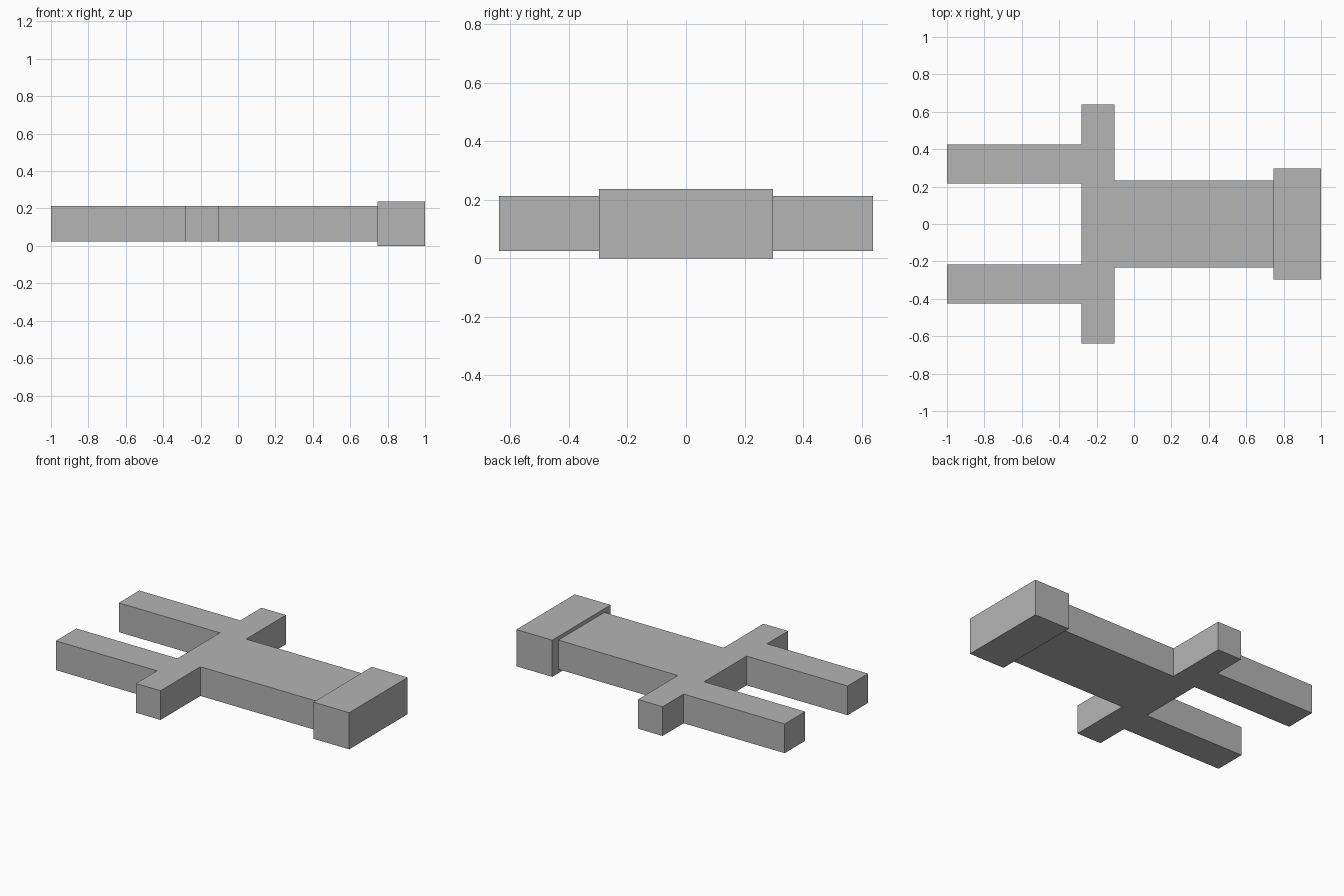
import bpy
import bmesh

cube = bpy.data.objects.get("Cube")
if cube:
    bpy.data.objects.remove(cube, do_unlink=True)

GREY = (0.46, 0.46, 0.46, 1)
grey = bpy.data.materials.new("plain grey")
grey.use_nodes = True
grey.diffuse_color = GREY
grey.node_tree.nodes["Principled BSDF"].inputs["Base Color"].default_value = GREY


def extruded(name, outline, bottom, top):
    """Extrude a flat x-y outline upward into a solid part."""
    bm = bmesh.new()
    face = bm.faces.new([bm.verts.new((x, y, bottom)) for x, y in outline])
    up = bmesh.ops.extrude_face_region(bm, geom=[face])["geom"]
    verts = [v for v in up if isinstance(v, bmesh.types.BMVert)]
    bmesh.ops.translate(bm, verts=verts, vec=(0, 0, top - bottom))
    bmesh.ops.recalc_face_normals(bm, faces=bm.faces)
    mesh = bpy.data.meshes.new(name)
    bm.to_mesh(mesh)
    bm.free()
    mesh.materials.append(grey)
    obj = bpy.data.objects.new(name, mesh)
    bpy.context.collection.objects.link(obj)
    return obj


def mirrored(half):
    """Close a half outline by reflecting it across the x axis."""
    return half + [(x, -y) for x, y in reversed(half)]


# Main body, crossbar and two prongs as one solid
bar_back, bar_front, neck = -0.28, -0.105, 0.745
half_body = [
    (neck, 0.233), (bar_front, 0.233),
    (bar_front, 0.638), (bar_back, 0.638),
    (bar_back, 0.424), (-1, 0.424),
    (-1, 0.216), (bar_back, 0.216),
]
extruded("forked_body", mirrored(half_body), 0.024, 0.212)

# Thicker block on the end of the body
extruded("end_block", mirrored([(1, 0.297), (neck, 0.297)]), 0, 0.236)
